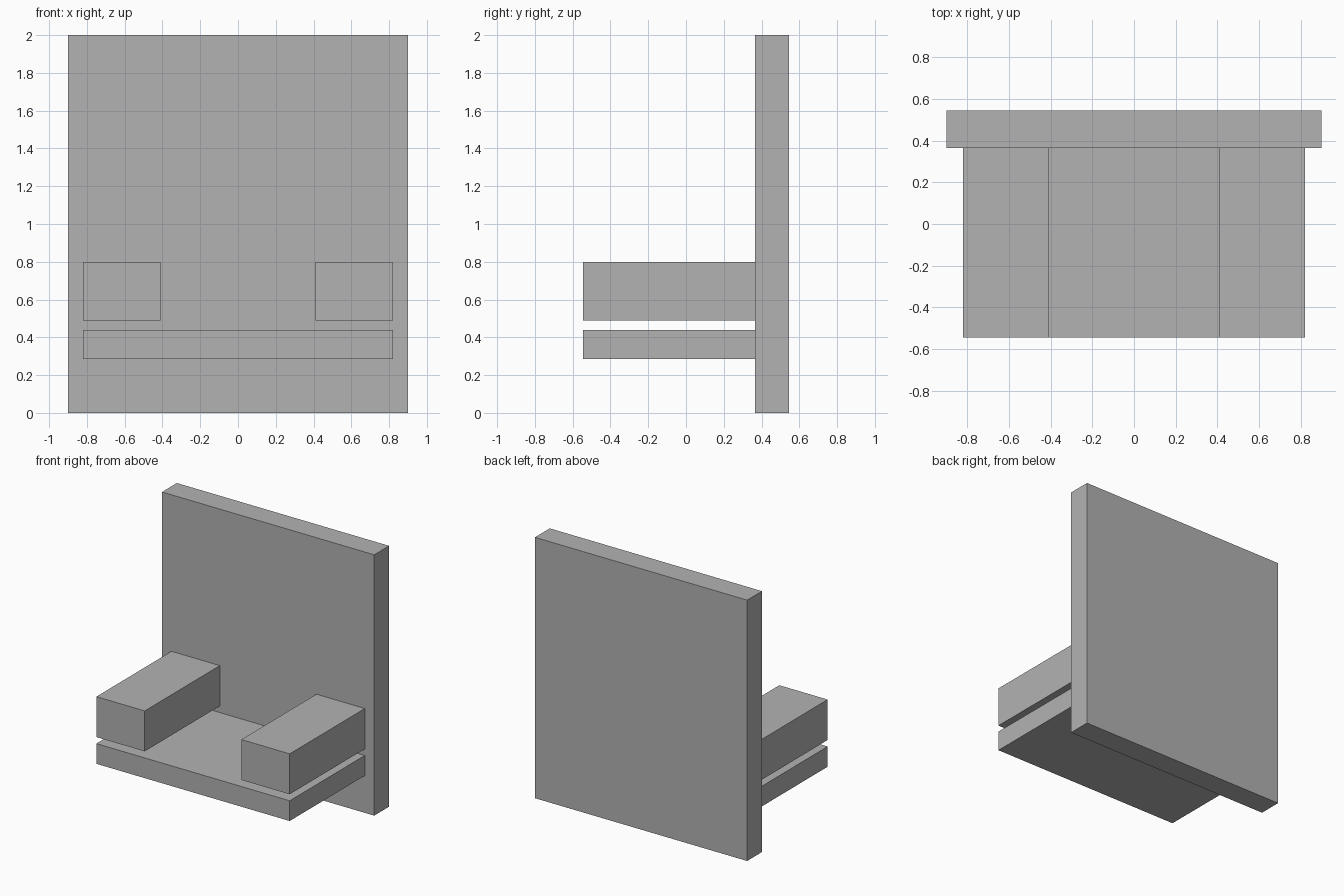
import bpy

cube = bpy.data.objects.get("Cube")
if cube:
    bpy.data.objects.remove(cube, do_unlink=True)

# Single plain grey
GREY = (0.448, 0.448, 0.448, 1.0)
grey = bpy.data.materials.new("plain_grey")
grey.use_nodes = True
grey.diffuse_color = GREY
grey.node_tree.nodes["Principled BSDF"].inputs["Base Color"].default_value = GREY


def box(name, x, y, z):
    """Add a box spanning the given (low, high) ranges."""
    spans = (x, y, z)
    bpy.ops.mesh.primitive_cube_add(size=1, location=[(a + b) / 2 for a, b in spans])
    obj = bpy.context.object
    obj.name = name
    obj.scale = [b - a for a, b in spans]
    bpy.ops.object.transform_apply(location=False, rotation=False, scale=True)
    obj.data.materials.append(grey)
    return obj


FRONT, PANEL, BACK = -0.545, 0.365, 0.545

# Tall upright back panel
box("back_panel", (-0.9, 0.9), (PANEL, BACK), (0, 2))

# Seat slab projecting from the panel
box("seat", (-0.82, 0.82), (FRONT, PANEL), (0.285, 0.44))

# Armrests floating just above the seat
for side, x in (("left", (0.41, 0.82)), ("right", (-0.82, -0.41))):
    box(side + "_armrest", x, (FRONT, PANEL), (0.49, 0.8))
